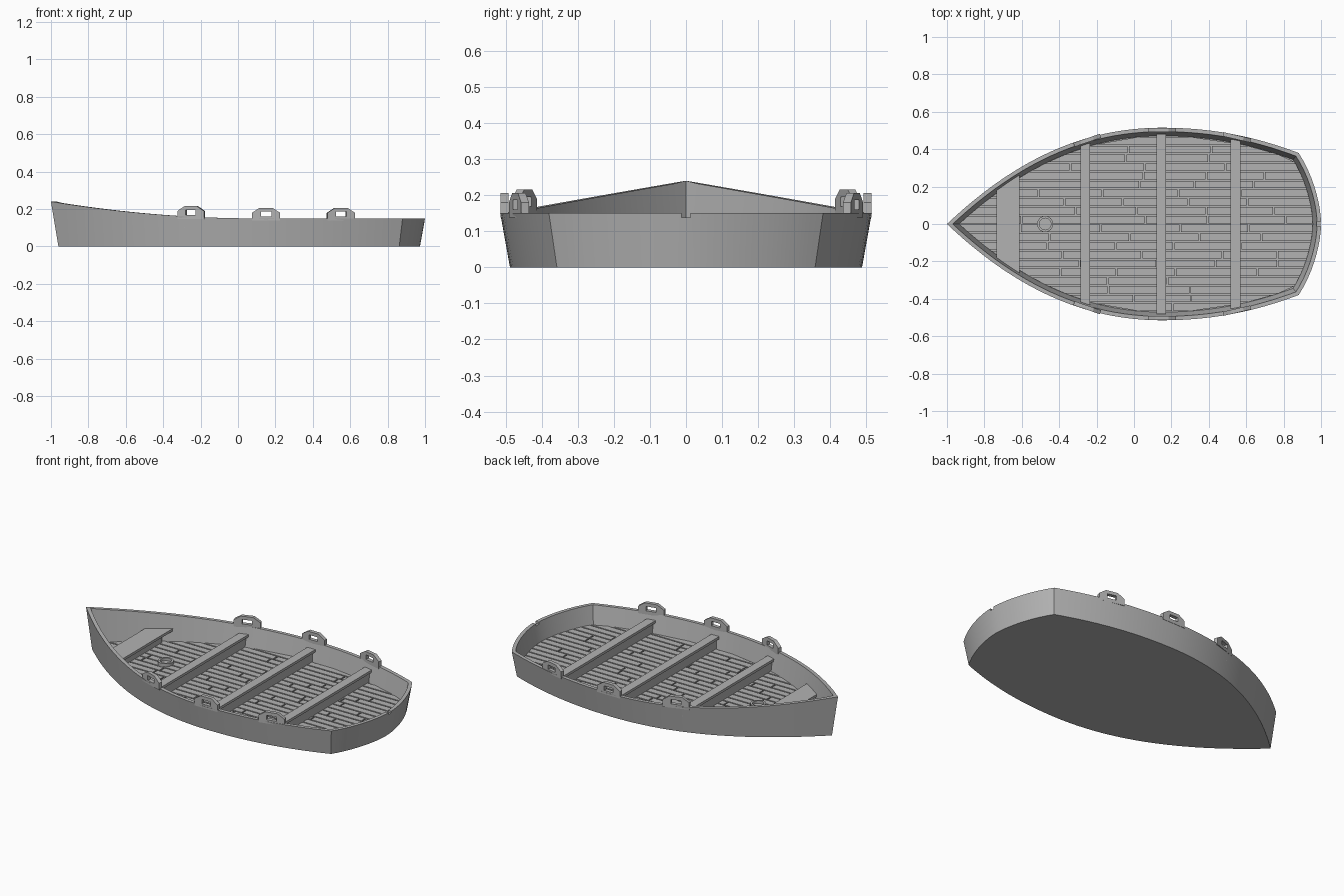
import bpy, bmesh, math, random
from mathutils import Vector
from mathutils.geometry import interpolate_bezier

random.seed(4)
if "Cube" in bpy.data.objects:
    bpy.data.objects.remove(bpy.data.objects["Cube"], do_unlink=True)

grey = bpy.data.materials.new("weathered_grey")
grey.use_nodes = True
colour = (0.45, 0.45, 0.45, 1)
grey.diffuse_color = colour
grey.node_tree.nodes["Principled BSDF"].inputs["Base Color"].default_value = colour


def finish(name, bm, smooth=False):
    bmesh.ops.recalc_face_normals(bm, faces=bm.faces)
    mesh = bpy.data.meshes.new(name)
    bm.to_mesh(mesh)
    bm.free()
    mesh.materials.append(grey)
    ob = bpy.data.objects.new(name, mesh)
    bpy.context.collection.objects.link(ob)
    if smooth:
        bpy.ops.object.select_all(action="DESELECT")
        bpy.context.view_layer.objects.active = ob
        ob.select_set(True)
        bpy.ops.object.shade_smooth_by_angle(angle=math.radians(25))
    return ob


def skin(bm, rings):
    """Join rings of equal length and cap both ends."""
    rows = [[bm.verts.new(p) for p in ring] for ring in rings]
    n = len(rows[0])
    for a, b in zip(rows, rows[1:]):
        for i in range(n):
            j = (i + 1) % n
            bm.faces.new((a[i], a[j], b[j], b[i]))
    bm.faces.new(rows[0])
    bm.faces.new(rows[-1])


def prism(bm, points, z0, z1):
    skin(bm, [[(x, y, z) for x, y in points] for z in (z0, z1)])


def rect(x0, x1, y0, y1):
    return [(x0, y0), (x1, y0), (x1, y1), (x0, y1)]


def rim_height(x):
    return 0.15 + 0.09 * (max(0.1 - x, 0) / 1.1) ** 2


# Plan outline: bow to widest point, to stern corner, to stern centre
def bezier(a, b, c, d, n):
    pts = [Vector((*p, 0)) for p in (a, b, c, d)]
    return [p.to_2d() for p in interpolate_bezier(*pts, n)]


half = bezier((-1, 0), (-0.62, 0.36), (-0.25, 0.515), (0.15, 0.515), 24)
half += bezier((0.15, 0.515), (0.45, 0.515), (0.68, 0.455), (0.88, 0.38), 14)[1:]
half += bezier((0.88, 0.38), (0.96, 0.26), (1, 0.1), (1, 0), 10)[1:]
outline = half + [Vector((p.x, -p.y)) for p in half[-2:0:-1]]


def inset(loop, d):
    out = []
    for i, p in enumerate(loop):
        a = (p - loop[i - 1]).normalized()
        b = (loop[(i + 1) % len(loop)] - p).normalized()
        na, nb = Vector((a.y, -a.x)), Vector((b.y, -b.x))
        out.append(p + (na + nb) * d / (1 + na.dot(nb)))
    return out


def crossings(loop, y):
    """Lowest and highest x where the loop crosses the line at y."""
    xs = []
    for i, p in enumerate(loop):
        q = loop[i - 1]
        if (p.y - y) * (q.y - y) <= 0 and abs(p.y - q.y) > 1e-6:
            xs.append(p.x + (q.x - p.x) * (y - p.y) / (q.y - p.y))
    return min(xs), max(xs)


# Hull shell with sheer line
floor_loop = inset(outline, 0.044)
bm = bmesh.new()
skin(bm, [
    [(p.x, p.y, 0) for p in inset(outline, 0.027)],
    [(p.x, p.y, rim_height(p.x)) for p in outline],
    [(q.x, q.y, rim_height(p.x)) for p, q in zip(outline, inset(outline, 0.021))],
    [(p.x, p.y, 0.034) for p in floor_loop],
])
hull = finish("hull", bm, True)

# Sculling notch in the stern
bm = bmesh.new()
prism(bm, rect(0.9, 1.1, -0.013, 0.013), 0.138, 0.2)
cutter = finish("notch_cutter", bm)
cutter.hide_render = True
mod = hull.modifiers.new("notch", "BOOLEAN")
mod.operation, mod.object, mod.solver = "DIFFERENCE", cutter, "EXACT"
bpy.context.view_layer.objects.active = hull
bpy.ops.object.modifier_apply(modifier=mod.name)
bpy.data.objects.remove(cutter, do_unlink=True)

# Floor planks with staggered joints
bm = bmesh.new()
rows, gap = 20, 0.004
beam = max(p.y for p in floor_loop) - 0.002
width = 2 * beam / rows
for r in range(rows):
    y0 = -beam + r * width + gap
    y1 = y0 + width - 2 * gap
    (a0, b0), (a1, b1) = crossings(floor_loop, y0), crossings(floor_loop, y1)
    start, end = max(a0, a1), min(b0, b1)
    joints = []
    x = start + random.uniform(0.12, 0.4)
    while x < end - 0.1:
        joints.append(x)
        x += random.uniform(0.28, 0.45)
    left = [(a0, a1)] + [(j + gap, j + gap) for j in joints]
    right = [(j - gap, j - gap) for j in joints] + [(b0, b1)]
    for (l0, l1), (r0, r1) in zip(left, right):
        prism(bm, [(l0, y0), (r0, y0), (r1, y1), (l1, y1)], 0.03, 0.044)
finish("floor_planks", bm)

# Rowing benches: plate on an upright board
for name, x, reach in (("front", -0.26, 0.438), ("middle", 0.145, 0.482), ("rear", 0.543, 0.452)):
    bm = bmesh.new()
    prism(bm, rect(x - 0.026, x + 0.026, -reach, reach), 0.1, 0.115)
    prism(bm, rect(x - 0.015, x + 0.015, -reach + 0.01, reach - 0.01), 0.036, 0.1)
    finish(name + "_bench", bm)

# Bow seat
bm = bmesh.new()
prism(bm, [(-0.735, -0.185), (-0.612, -0.268), (-0.612, 0.268), (-0.735, 0.185)], 0.1, 0.115)
prism(bm, rect(-0.675, -0.645, -0.205, 0.205), 0.036, 0.1)
finish("bow_seat", bm)

# Mast step ring on the floor
def circle(radius, z):
    return [(-0.475 + radius * math.cos(t * math.tau / 24), radius * math.sin(t * math.tau / 24), z)
            for t in range(24)]


bm = bmesh.new()
skin(bm, [circle(0.043, 0.036), circle(0.043, 0.062), circle(0.031, 0.062), circle(0.031, 0.046)])
finish("mast_step", bm, True)

# Oarlocks: pierced arches standing on the rim
arch = [(-0.075, -0.012), (-0.075, 0.03), (-0.035, 0.056), (0.035, 0.056), (0.075, 0.03), (0.075, -0.012),
        (0.028, -0.012), (0.028, 0.036), (-0.028, 0.036), (-0.028, -0.012)]
for name, x, angle in (("front", -0.25, 19), ("middle", 0.15, 0), ("rear", 0.55, -13)):
    y = min(half, key=lambda p: abs(p.x - x) if p.y > 0.4 else 9)
    y = y.y + (x - y.x) * math.tan(math.radians(angle)) - 0.012
    for side, s in (("left", 1), ("right", -1)):
        bm = bmesh.new()
        prism(bm, arch, -0.011, 0.011)
        prism(bm, rect(-0.03, 0.03, -0.012, 0.01), -0.011, 0.011)
        ob = finish(f"{name}_oarlock_{side}", bm)
        ob.location = (x, s * y, rim_height(x))
        ob.rotation_euler = (math.pi / 2, 0, s * math.radians(angle))
